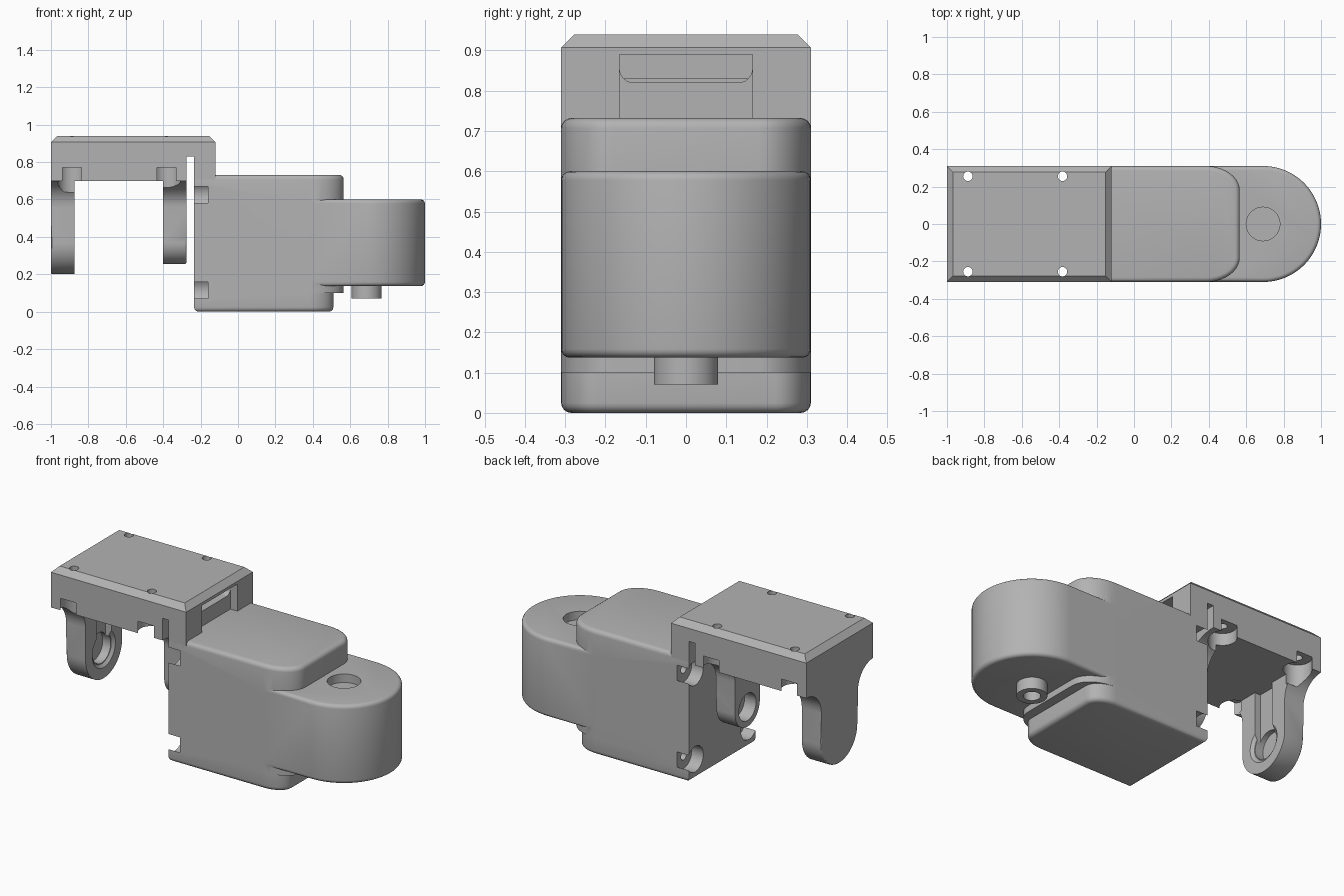
import bpy, bmesh, math
from mathutils import Vector, Matrix

if "Cube" in bpy.data.objects:
    bpy.data.objects.remove(bpy.data.objects["Cube"])

grey = bpy.data.materials.new("plain_grey")
grey.use_nodes = True
colour = (0.45, 0.45, 0.45, 1)
grey.diffuse_color = colour
grey.node_tree.nodes["Principled BSDF"].inputs["Base Color"].default_value = colour

HALF = 0.31      # half of the overall width
BACK = -0.235    # rear face of the body
PIVOT_Z = 0.37   # height of the hinge axis


def add(name, bm):
    bmesh.ops.recalc_face_normals(bm, faces=bm.faces)
    mesh = bpy.data.meshes.new(name)
    bm.to_mesh(mesh)
    bm.free()
    obj = bpy.data.objects.new(name, mesh)
    bpy.context.scene.collection.objects.link(obj)
    mesh.materials.append(grey)
    return obj


def prism(name, outline, axis, lo, hi, bevel=0, segments=4, pick=None):
    """Extrude an outline along an axis and bevel the edges whose ends both pass pick."""
    place = {"x": lambda a, b, t: (t, a, b),
             "y": lambda a, b, t: (a, t, b),
             "z": lambda a, b, t: (a, b, t)}[axis]
    bm = bmesh.new()
    face = bm.faces.new([bm.verts.new(place(a, b, lo)) for a, b in outline])
    new = bmesh.ops.extrude_face_region(bm, geom=[face])["geom"]
    shift = Vector(place(0, 0, hi - lo))
    bmesh.ops.translate(bm, vec=shift, verts=[v for v in new if isinstance(v, bmesh.types.BMVert)])
    if bevel:
        edges = [e for e in bm.edges if all(pick(v.co) for v in e.verts)
                 and e.calc_face_angle(0) > 0.6]
        bmesh.ops.bevel(bm, geom=edges, offset=bevel, segments=segments,
                        profile=0.5, affect="EDGES", clamp_overlap=True)
    return add(name, bm)


def box(name, x, y, z):
    return prism(name, [(x[0], y[0]), (x[1], y[0]), (x[1], y[1]), (x[0], y[1])], "z", *z)


def rod(name, centre, radius, depth, axis="z", radius2=None):
    bm = bmesh.new()
    turn = Matrix.Rotation(math.pi / 2, 4, "Y") if axis == "x" else Matrix()
    bmesh.ops.create_cone(bm, cap_ends=True, segments=40, radius1=radius,
                          radius2=radius if radius2 is None else radius2,
                          depth=depth, matrix=Matrix.Translation(centre) @ turn)
    return add(name, bm)


def combine(obj, other, operation="DIFFERENCE"):
    """Apply a boolean and discard the second object."""
    mod = obj.modifiers.new("bool", "BOOLEAN")
    mod.operation, mod.solver, mod.object = operation, "EXACT", other
    with bpy.context.temp_override(object=obj, active_object=obj):
        bpy.ops.object.modifier_apply(modifier="bool")
    bpy.data.objects.remove(other)


def arc(cx, cy, rx, ry, start, end, steps):
    angles = [math.radians(start + (end - start) * i / steps) for i in range(steps + 1)]
    return [(cx + rx * math.cos(a), cy + ry * math.sin(a)) for a in angles]


def mirrored(half):
    """Close an outline from its positive half, mirrored in the second coordinate."""
    return half + [(a, -b) for a, b in reversed(half)]


# Body: a rounded arm with a block above and below it
def block(name, front, lo, hi, edge_z, rx, ry):
    half = [(BACK, HALF)] + arc(front - rx, HALF - ry, rx, ry, 90, 0, 10)
    return prism(name, mirrored(half), "z", lo, hi, 0.025, 4,
                 lambda c: abs(c.z - edge_z) < 1e-4 and c.x > BACK - 1)


arm_half = [(BACK, HALF)] + arc(0.69, 0, HALF, HALF, 90, 3, 24)
body = prism("body", mirrored(arm_half), "z", 0.137, 0.6, 0.022, 4,
             lambda c: (c.z > 0.59 or c.z < 0.14) and c.x > BACK - 1)
# The blocks overlap, so the body is filled from top to bottom
combine(body, block("upper_block", 0.565, 0.1, 0.732, 0.732, 0.18, 0.13), "UNION")
combine(body, block("lower_block", 0.51, 0, 0.3, 0, 0.13, 0.09), "UNION")

# Pivot socket on top of the arm and hollow pin beneath it
combine(body, rod("socket", (0.69, 0, 0.6), 0.09, 0.1))
pin = rod("pivot_pin", (0.688, 0, 0.12), 0.08, 0.1)
combine(pin, rod("pin_bore", (0.688, 0, 0.07), 0.045, 0.1))

# Screw pockets in the rear corners of the body
for z in (0.115, 0.625):
    for side in (-1, 1):
        y = side * 0.25
        combine(body, rod("pocket", (BACK, y, z), 0.075, 0.15, "x"))
        combine(body, rod("screw_hole", (BACK + 0.1, y, z), 0.025, 0.2, "x"))

# Bracket: a chamfered plate with a slot separating it from the neck
plate = [(-1, 0.7), (-0.275, 0.7), (-0.275, 0.83), (BACK, 0.83),
         (BACK, 0.69), (-0.12, 0.69), (-0.12, 0.94), (-1, 0.94)]
bracket = prism("bracket", plate, "y", -HALF, HALF, 0.033, 1, lambda c: c.z > 0.93)

# Cable recess and rounded window in the neck
combine(bracket, box("recess", (-0.165, -0.1), (-0.165, 0.165), (0.65, 0.89)))
window_half = [(0.89, 0.165)] + arc(0.855, 0.13, 0.035, 0.035, 90, 180, 6)
window = [(y, z) for z, y in mirrored(window_half)]
combine(bracket, prism("window", window, "x", -0.26, -0.1))


# Hinge tabs that flare out to meet the plate
def tab(name, x0, x1, radius, outer):
    flare = 0.14
    half = [(0.7, HALF)] + arc(0.7 - flare, HALF, flare, HALF - radius, 0, -90, 10)
    half += arc(PIVOT_Z, 0, radius, radius, 90, 176, 16)
    outline = [(y, z) for z, y in mirrored(half)]
    return prism(name, outline, "x", x0, x1, 0.02, 3,
                 lambda c: abs(c.x - outer) < 1e-4 and c.z < 0.55)


outer_tab = tab("outer_tab", -1, -0.873, 0.17, -1)
inner_tab = tab("inner_tab", -0.4, -0.275, 0.115, -0.275)

# Guide groove and countersunk bearing seats
combine(outer_tab, box("groove", (-0.91, -0.8), (-0.07, 0.07), (PIVOT_Z, 0.72)))
combine(outer_tab, rod("seat", (-0.88, 0, PIVOT_Z), 0.085, 0.12, "x"))
combine(outer_tab, rod("countersink", (-0.873, 0, PIVOT_Z), 0.09, 0.03, "x", 0.125))
combine(inner_tab, rod("seat", (-0.4, 0, PIVOT_Z), 0.08, 0.15, "x"))
combine(inner_tab, rod("bore", (-0.34, 0, PIVOT_Z), 0.045, 0.3, "x"))

# Plate screw holes with pockets cut up through the flares
for x in (-0.888, -0.382):
    for side in (-1, 1):
        y = side * 0.255
        combine(bracket, rod("screw_hole", (x, y, 0.82), 0.025, 0.4))
        for part in (bracket, outer_tab, inner_tab):
            combine(part, rod("pocket", (x, y, 0.705), 0.075, 0.13))

# Smooth the rounded surfaces and keep the sharp edges
bpy.ops.object.select_all(action="DESELECT")
for obj in (body, pin, bracket, outer_tab, inner_tab):
    obj.select_set(True)
    bpy.context.view_layer.objects.active = obj
bpy.ops.object.shade_smooth_by_angle(angle=math.radians(30))
